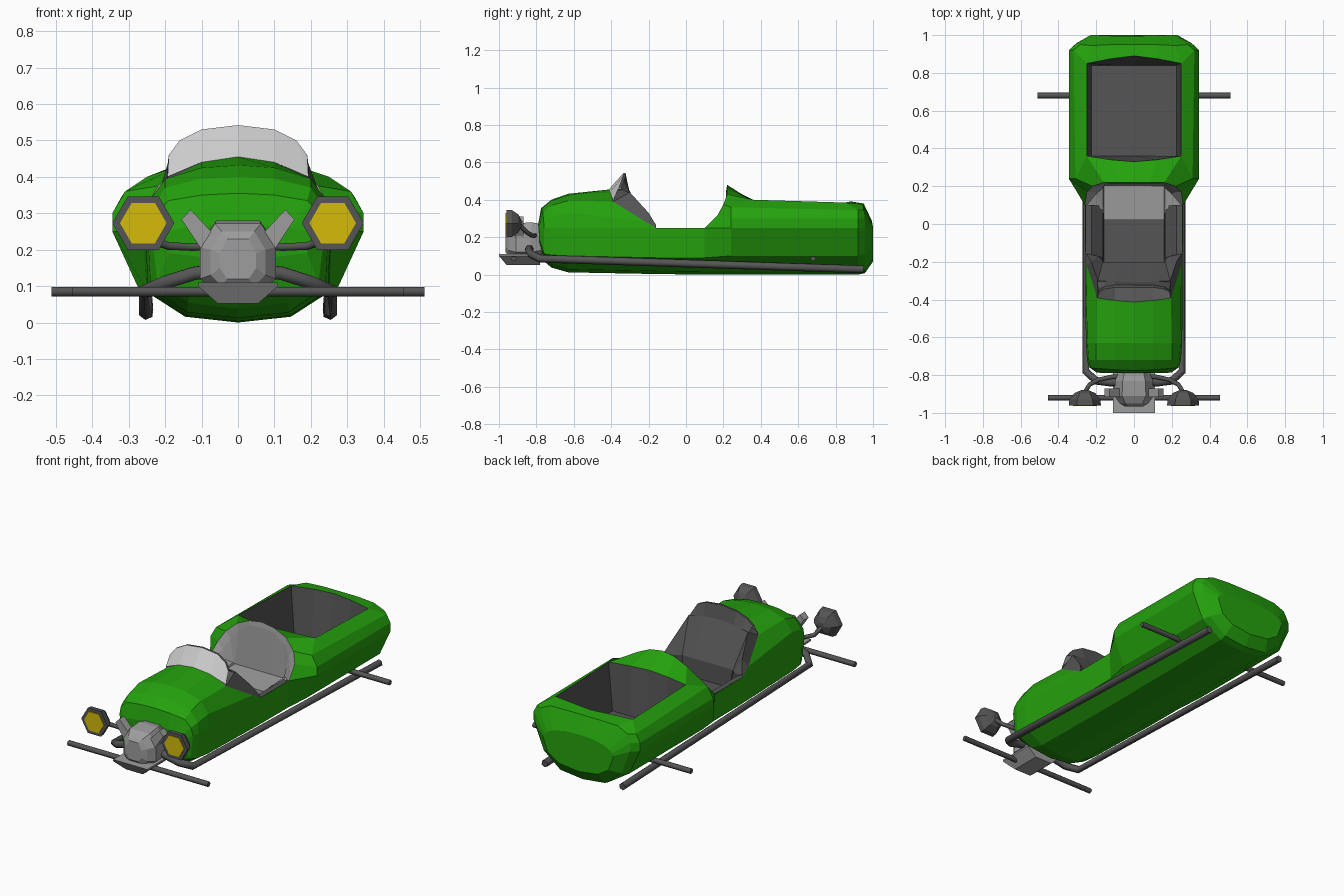
import bpy, bmesh, math

if "Cube" in bpy.data.objects:
    bpy.data.objects.remove(bpy.data.objects["Cube"])


def material(name, rgb):
    m = bpy.data.materials.new(name)
    m.diffuse_color = (*rgb, 1)
    m.use_nodes = True
    m.node_tree.nodes["Principled BSDF"].inputs["Base Color"].default_value = m.diffuse_color
    return m


GREEN = material("green_paint", (0.018, 0.36, 0.004))
DARK = material("dark_metal", (0.09, 0.09, 0.09))
GREY = material("light_metal", (0.34, 0.34, 0.34))
GLASS = material("glass", (0.62, 0.62, 0.62))
YELLOW = material("lamp_yellow", (0.66, 0.50, 0.003))


def add_loft(bm, rings, skip=()):
    """Skin half rings (last point on x=0), mirrored across x; skip = (ring, column)."""
    n = len(rings[0]) - 1
    rows = []
    for r in rings:
        full = list(r) + [(-x, y, z) for x, y, z in reversed(r[:-1])]
        rows.append([bm.verts.new(p) for p in full])
    for i in range(len(rows) - 1):
        for j in range(2 * n):
            if (i, min(j, 2 * n - 1 - j)) not in skip:
                bm.faces.new((rows[i][j], rows[i][j + 1], rows[i + 1][j + 1], rows[i + 1][j]))


def finish(bm, name, mat):
    bmesh.ops.remove_doubles(bm, verts=bm.verts[:], dist=0.0005)
    bmesh.ops.recalc_face_normals(bm, faces=bm.faces[:])
    me = bpy.data.meshes.new(name)
    bm.to_mesh(me)
    bm.free()
    me.materials.append(mat)
    ob = bpy.data.objects.new(name, me)
    bpy.context.collection.objects.link(ob)


def loft(name, rings, mat):
    bm = bmesh.new()
    add_loft(bm, rings)
    finish(bm, name, mat)


def tube(name, pts, r, mat=DARK):
    cu = bpy.data.curves.new(name, 'CURVE')
    cu.dimensions = '3D'
    cu.bevel_depth, cu.bevel_resolution, cu.use_fill_caps = r, 1, True
    s = cu.splines.new('POLY')
    s.points.add(len(pts) - 1)
    for p, c in zip(s.points, pts):
        p.co = (*c, 1)
    cu.materials.append(mat)
    ob = bpy.data.objects.new(name, cu)
    bpy.context.collection.objects.link(ob)
    bpy.ops.object.select_all(action='DESELECT')
    ob.select_set(True)
    bpy.context.view_layer.objects.active = ob
    bpy.ops.object.convert(target='MESH')


def turned(name, centre, prof, mat, n=6):
    """Faceted solid of (y, radius) rings around a y axis."""
    bm = bmesh.new()
    rows = [[bm.verts.new((centre[0] + r * math.cos(k * 2 * math.pi / n), y,
                           centre[2] + r * math.sin(k * 2 * math.pi / n)))
             for k in range(n)] for y, r in prof]
    for a, b in zip(rows, rows[1:]):
        for k in range(n):
            bm.faces.new((a[k], a[(k + 1) % n], b[(k + 1) % n], b[k]))
    bm.faces.new(rows[0])
    bm.faces.new(rows[-1])
    finish(bm, name, mat)


# Upper body: hood and rear tub cross-sections, side to centre
hood = [
    [(.20, -.785, .23), (.19, -.787, .25), (.15, -.79, .26), (.10, -.79, .265), (0, -.79, .27)],
    [(.238, -.758, .25), (.228, -.762, .295), (.19, -.765, .335), (.10, -.772, .35), (0, -.775, .355)],
    [(.248, -.72, .25), (.24, -.72, .31), (.20, -.72, .37), (.10, -.72, .395), (0, -.72, .40)],
    [(.255, -.63, .25), (.247, -.63, .33), (.20, -.63, .395), (.10, -.63, .425), (0, -.63, .432)],
    [(.258, -.16, .25), (.25, -.22, .285), (.195, -.39, .39), (.10, -.40, .44), (0, -.41, .455)]]
rear = [
    [(.26, .10, .25), (.25, .17, .32), (.22, .20, .375), (.16, .22, .43), (.08, .22, .467), (0, .22, .48)],
    [(.345, .24, .25), (.345, .24, .30), (.31, .24, .36), (.25, .36, .40), (.12, .34, .403), (0, .33, .405)],
    [(.345, .92, .25), (.345, .92, .30), (.32, .92, .345), (.25, .85, .385), (.12, .875, .39), (0, .89, .39)],
    [(.305, .957, .25), (.305, .955, .30), (.285, .95, .345), (.22, .945, .375), (.11, .95, .38), (0, .95, .38)],
    [(.23, 1.0, .22), (.22, 1.0, .235), (.20, 1.0, .25), (.17, .998, .265), (.09, .995, .28), (0, .995, .285)]]
# Lower hull follows the side points: (inset, chine height, keel height)
chine = [(.95, .19, .165), (.93, .11, .07), (.97, .105, .038), (.97, .10, .012), (.97, .09, .003),
         (.97, .09, 0), (.80, .10, 0), (.80, .10, 0), (.83, .11, .008), (.86, .13, .07)]
lower = []
for (x, y, z), (k, zc, zk) in zip([r[0] for r in hood + rear], chine):
    lower.append([(x, y, z), (x * k, y, zc), (min(x * .55, .145), y, zk + .016), (0, y, zk)])
bm = bmesh.new()
add_loft(bm, hood)
add_loft(bm, rear, skip={(1, 3), (1, 4)})
add_loft(bm, lower)
bmesh.ops.remove_doubles(bm, verts=bm.verts[:], dist=0.0005)
for test in (lambda y: y < -.78, lambda y: y > .985):
    loop = [e for e in bm.edges if e.is_boundary and all(test(v.co.y) for v in e.verts)]
    bmesh.ops.edgeloop_fill(bm, edges=loop)
finish(bm, "body", GREEN)

# Rear cargo basin
f, b = rear[1][3:], rear[2][3:]
low = lambda row, y: [row[0]] + [(x * .9, y, .12) for x, _, _ in row]
loft("cargo_basin", [[f[0]] + f, low(f, .36), low(b, .84), [b[0]] + b], DARK)

# Seat: upright back inside the rear cowl, cushion in front
loft("seat", [rear[0],
     [(.25, .10, .245), (.22, .17, .28), (.19, .20, .34), (.15, .215, .39), (.08, .215, .44), (0, .215, .45)],
     [(.25, .10, .245), (.20, .16, .23), (.165, .19, .21), (.16, .20, .20), (.08, .20, .20), (0, .20, .20)],
     [(.25, .09, .245), (.165, .08, .205), (.162, .05, .20), (.16, .02, .19), (.08, .02, .19), (0, .02, .19)],
     [(.25, .09, .245), (.165, .08, .20), (.162, .05, .19), (.16, .02, .14), (.08, .02, .14), (0, .02, .14)]], GREY)

# Cockpit floor and side ledges
loft("cockpit_floor", [[(.258, y, .25), (.225, y, .25), (.165, y, .20), (.16, y, .14), (0, y, .14)]
                       for y in (-.20, .02, .10)], DARK)

# Dashboard with raised trim behind the hood
trim = [(.25, -.16, .265), (.225, -.20, .33), (.192, -.30, .44), (.10, -.305, .455), (0, -.31, .46)]
loft("dashboard", [hood[-1], trim,
     [(.24, -.16, .255), (.19, -.17, .255), (.165, -.20, .25), (.08, -.20, .25), (0, -.20, .25)],
     [(.24, -.16, .25), (.165, -.18, .20), (.16, -.20, .14), (.08, -.20, .14), (0, -.20, .14)]], DARK)

# Windscreen: light front, dark inner face
base = [(.194, -.392, .39), (.193, -.392, .40), (.10, -.405, .44), (0, -.413, .455)]
top = [(.19, -.36, .46), (.16, -.345, .50), (.10, -.335, .53), (0, -.335, .542)]
back = [(x, y + .012, z) for x, y, z in top]
foot = [(.194, -.30, .43), (.15, -.30, .44), (.10, -.305, .455), (0, -.31, .46)]
loft("windscreen", [base, top], GLASS)
loft("windscreen_inner", [top, back, foot, base], DARK)

# Nose figurehead: plinth, head and muzzle
bm = bmesh.new()
plinth = [[(0, y1, .11), (.11, y1, .11), (.11, y1, .10), (.055, y0, .052), (0, y0, .052)]
          for y0, y1 in ((-.96, -1.0), (-.78, -.78))]
head = [[(0, y, z1), (w * .6, y, z1), (w, y, z1 - d), (w, y, z0 + .03), (w * .6, y, z0), (0, y, z0)]
        for y, w, z0, z1, d in ((-.965, .05, .12, .23, .04), (-.95, .075, .10, .25, .05),
                                (-.91, .105, .09, .272, .065), (-.83, .10, .09, .28, .06),
                                (-.77, .08, .10, .27, .06))]
for rings in (plinth, head):
    for s in (1, -1):
        vs = [[bm.verts.new((s * x, y, z)) for x, y, z in r] for r in rings]
        for a, c in zip(vs, vs[1:]):
            for j in range(len(a) - 1):
                bm.faces.new((a[j], a[j + 1], c[j + 1], c[j]))
        bm.faces.new(vs[0])
        bm.faces.new(vs[-1])
finish(bm, "nose_figurehead", GREY)

for side, s in (("left", 1), ("right", -1)):
    # Figurehead ears
    bm = bmesh.new()
    ear = [(.055, .23), (.13, .31), (.155, .283), (.10, .20)]
    fr = [bm.verts.new((s * x, -.915, z)) for x, z in ear]
    bk = [bm.verts.new((s * x, -.87, z)) for x, z in ear]
    for k in range(4):
        bm.faces.new((fr[k], fr[(k + 1) % 4], bk[(k + 1) % 4], bk[k]))
    bm.faces.new(fr)
    bm.faces.new(bk)
    finish(bm, side + "_ear", GREY)

    # Headlamp, lens and bracket
    c = (s * .26, 0, .273)
    turned(side + "_headlamp", c, [(-.96, .085), (-.93, .082), (-.895, .055), (-.88, .02)], DARK)
    turned(side + "_lens", c, [(-.964, .064), (-.95, .064)], YELLOW)
    tube(side + "_lamp_bracket", [(0, -.80, .22), (s * .12, -.81, .207), (s * .19, -.825, .21),
                                  (s * .235, -.85, .225), (s * .26, -.89, .265)], .012)

    # Side runner
    tube(side + "_runner", [(0, -.82, .15), (s * .12, -.84, .135), (s * .20, -.83, .11),
                            (s * .255, -.78, .085), (s * .252, .95, .028)], .021)

# Axles
for name, y, half in (("front_axle", -.92, .455), ("rear_axle", .68, .512)):
    tube(name, [(-half, y, .085), (half, y, .085)], .015)
